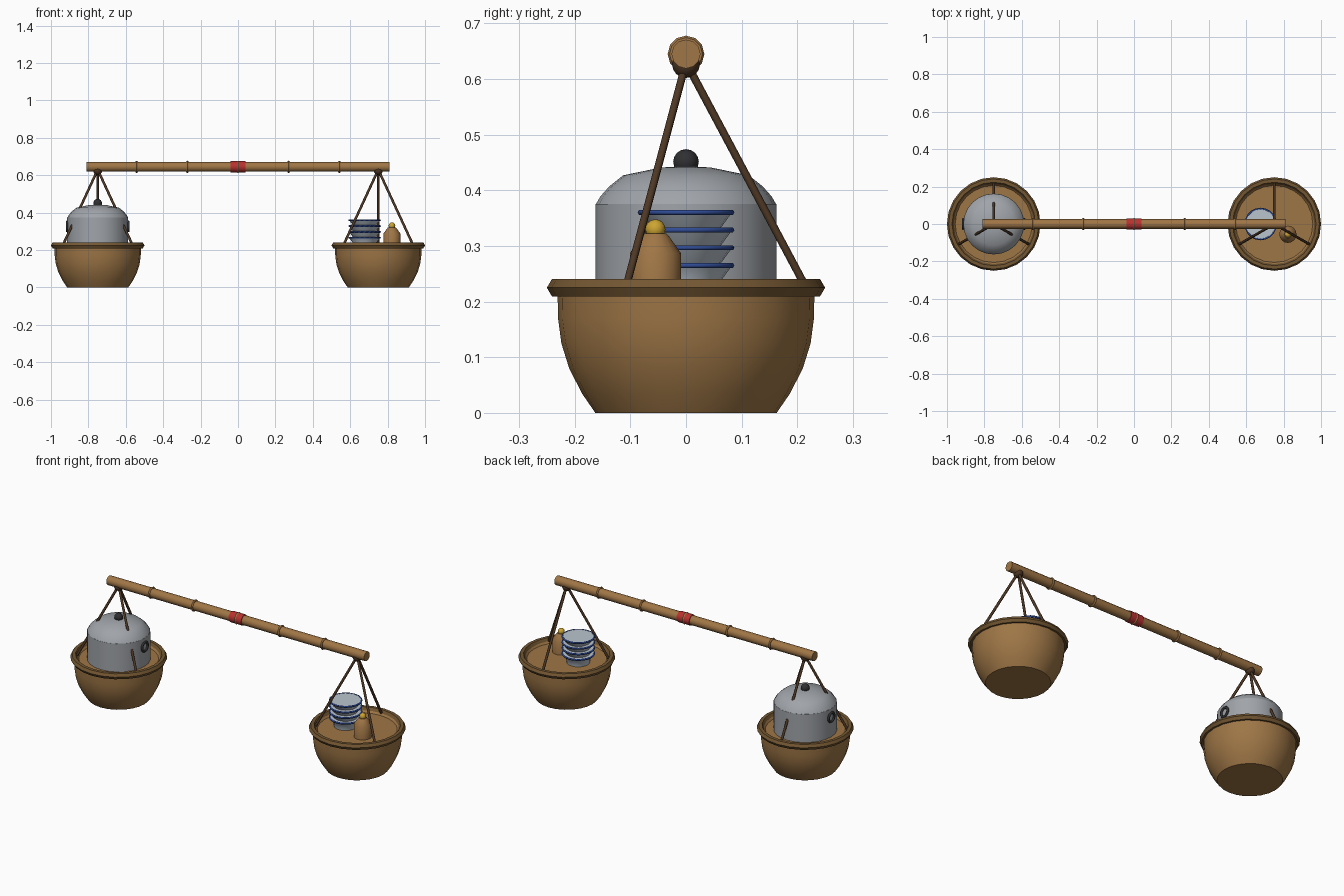
import bpy, bmesh, math
from mathutils import Vector, Matrix

if "Cube" in bpy.data.objects:
    bpy.data.objects.remove(bpy.data.objects["Cube"])


def material(name, r, g, b):
    m = bpy.data.materials.new(name)
    lin = [((c / 255 + 0.055) / 1.055) ** 2.4 for c in (r, g, b)]
    m.diffuse_color = (*lin, 1)
    m.use_nodes = True
    m.node_tree.nodes["Principled BSDF"].inputs["Base Color"].default_value = m.diffuse_color
    return m


BAMBOO = material("bamboo", 160, 118, 70)
WICKER = material("wicker", 158, 118, 70)
RIM = material("dark_wicker", 116, 87, 50)
ROPE = material("rope_brown", 78, 55, 36)
RED = material("red_cloth", 185, 50, 48)
METAL = material("pot_metal", 160, 164, 169)
BLACK = material("black_iron", 48, 48, 50)
CHINA = material("pale_china", 186, 196, 206)
BLUE = material("blue_glaze", 48, 76, 150)
GOLD = material("gold", 205, 165, 50)


def finish(name, bm, mat, angle=35):
    """Turn a bmesh into an object, smooth with sharp corners kept."""
    bmesh.ops.recalc_face_normals(bm, faces=bm.faces)
    me = bpy.data.meshes.new(name)
    bm.to_mesh(me)
    bm.free()
    me.materials.append(mat)
    for p in me.polygons:
        p.use_smooth = True
    me.set_sharp_from_angle(angle=math.radians(angle))
    ob = bpy.data.objects.new(name, me)
    bpy.context.collection.objects.link(ob)
    return ob


def lathe(name, profile, loc, mat, seg=24, axis="Z", closed=False, angle=35):
    """Spin a (radius, height) profile; open ends are capped, closed ones make rings."""
    bm = bmesh.new()
    rings = []
    for r, z in profile:
        rings.append([bm.verts.new((r * math.cos(2 * math.pi * i / seg),
                                    r * math.sin(2 * math.pi * i / seg), z)) for i in range(seg)])
    pairs = list(zip(rings, rings[1:]))
    if closed:
        pairs.append((rings[-1], rings[0]))
    else:
        bm.faces.new(rings[0])
        bm.faces.new(rings[-1])
    for a, b in pairs:
        for i in range(seg):
            j = (i + 1) % seg
            bm.faces.new((a[i], a[j], b[j], b[i]))
    rot = Matrix.Rotation(math.pi / 2, 4, "Y") if axis == "X" else Matrix()
    bm.transform(Matrix.Translation(loc) @ rot)
    return finish(name, bm, mat, angle)


def ring(name, major, minor, loc, mat, seg=24, sides=6, axis="Z", angle=35):
    prof = [(major + minor * math.cos(2 * math.pi * k / sides),
             minor * math.sin(2 * math.pi * k / sides)) for k in range(sides)]
    return lathe(name, prof, loc, mat, seg, axis, True, angle)


def ball(name, r, loc, mat):
    bm = bmesh.new()
    bmesh.ops.create_uvsphere(bm, u_segments=12, v_segments=8, radius=r)
    bm.transform(Matrix.Translation(loc))
    return finish(name, bm, mat, 60)


def rod(name, a, b, r, mat):
    a, b = Vector(a), Vector(b)
    bm = bmesh.new()
    bmesh.ops.create_cone(bm, cap_ends=True, segments=8, radius1=r, radius2=r, depth=(b - a).length)
    q = (b - a).to_track_quat("Z", "Y").to_matrix().to_4x4()
    bm.transform(Matrix.Translation((a + b) / 2) @ q)
    return finish(name, bm, mat, 50)


# Carrying pole with bamboo nodes and a cloth grip
PZ = 0.645
lathe("pole", [(0.026, -0.81), (0.026, 0.81)], (0, 0, PZ), BAMBOO, 12, "X")
for i in range(-2, 3):
    ring("pole_node", 0.026, 0.007, (i * 0.271, 0, PZ), BAMBOO, 12, 6, "X")
lathe("grip_wrap", [(0.030, -0.04), (0.030, 0.04)], (0, 0, PZ), RED, 12, "X")

# Baskets, rims and three slanted ropes each
FLOOR = 0.215
for side, x in (("left", -0.75), ("right", 0.75)):
    lathe(side + "_basket",
          [(0.163, 0), (0.187, 0.035), (0.210, 0.08), (0.224, 0.125), (0.230, 0.17),
           (0.231, 0.225), (0.214, 0.225), (0.206, FLOOR)], (x, 0, 0), WICKER)
    ring(side + "_basket_rim", 0.232, 0.018, (x, 0, 0.225), RIM)
    ball(side + "_knot", 0.025, (x, 0, 0.627), ROPE)
    for deg in (90, 210, 330):
        c, s = math.cos(math.radians(deg)), math.sin(math.radians(deg))
        rod(side + "_rope", (x, 0, 0.63), (x + 0.216 * c, 0.216 * s, 0.225), 0.007, ROPE)

# Cooking pot with lid, knob and two ring handles
X = -0.75
lathe("pot", [(0.163, FLOOR), (0.163, 0.375)], (X, 0, 0), METAL)
lathe("pot_lid", [(0.162, 0.375), (0.154, 0.389), (0.138, 0.407), (0.113, 0.427),
                  (0.045, 0.441), (0.012, 0.443)], (X, 0, 0), METAL)
ball("lid_knob", 0.023, (X, 0, 0.451), BLACK)
for s in (-1, 1):
    ring("pot_handle", 0.025, 0.007, (X + s * 0.164, 0, 0.327), BLACK, 16, 6, "X", 70)

# Stack of four rimmed bowls
X = 0.677
for i in range(4):
    z = 0.265 + i * 0.0318
    lathe("bowl", [(0.060, FLOOR if i == 0 else z - 0.03), (0.064, z - 0.026), (0.083, z),
                   (0.083, z + 0.003)], (X, 0, 0), CHINA, 20)
    ring("bowl_rim", 0.082, 0.005, (X, 0, z), BLUE, 20, 6, "Z", 70)

# Small jar with a gold stopper
lathe("jar", [(0.046, FLOOR), (0.046, 0.287), (0.024, 0.318), (0.020, 0.322)],
      (0.823, -0.055, 0), BAMBOO, 16)
ball("jar_stopper", 0.018, (0.823, -0.055, 0.330), GOLD)
